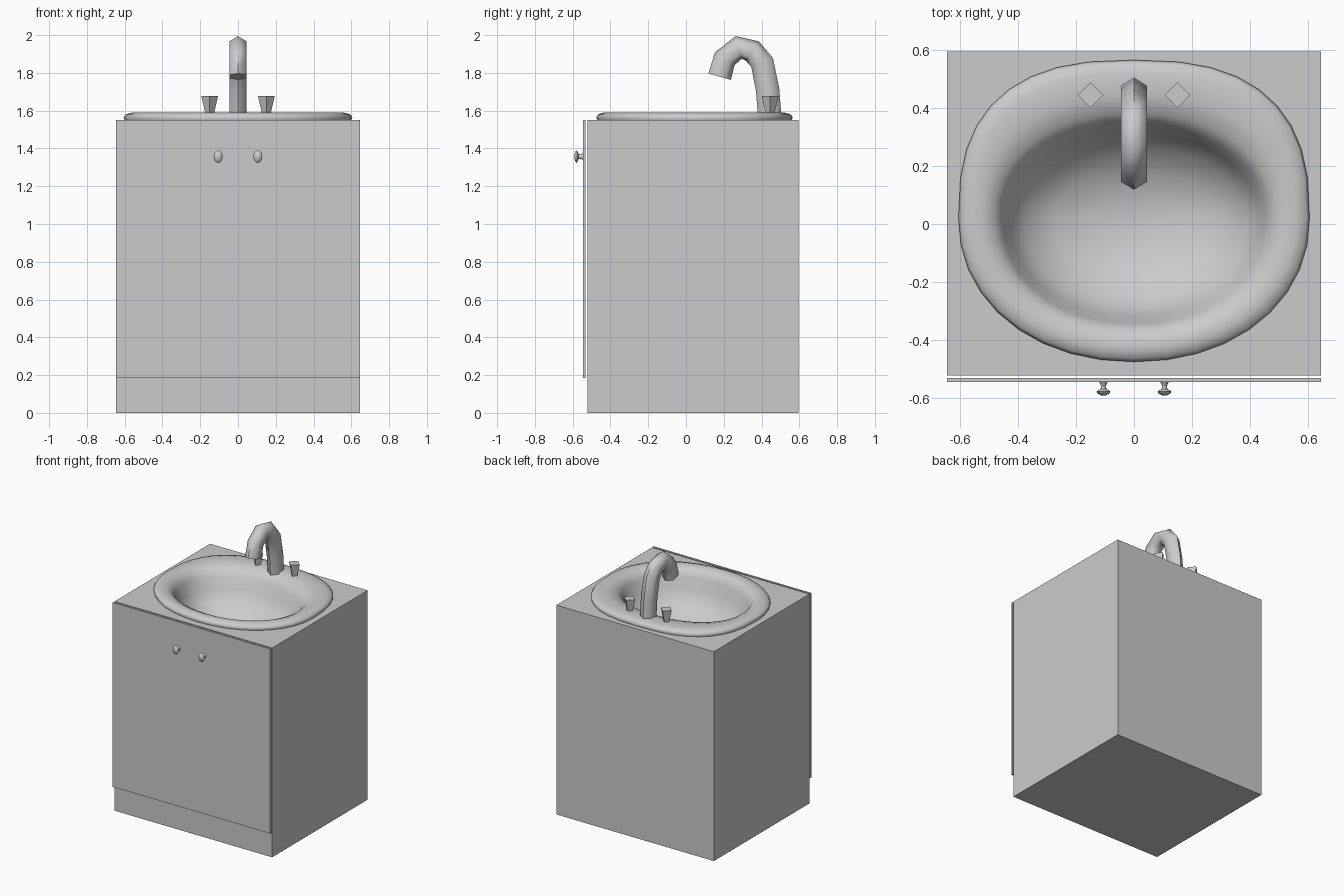
import bpy, bmesh, math
from mathutils import Vector

cube = bpy.data.objects.get("Cube")
if cube:
    bpy.data.objects.remove(cube, do_unlink=True)

grey = bpy.data.materials.new("plain grey")
grey.use_nodes = True
grey.diffuse_color = (0.6, 0.6, 0.6, 1)
grey.node_tree.nodes["Principled BSDF"].inputs["Base Color"].default_value = grey.diffuse_color


def finish(name, bm, smooth=None):
    bmesh.ops.recalc_face_normals(bm, faces=bm.faces)
    mesh = bpy.data.meshes.new(name)
    bm.to_mesh(mesh)
    bm.free()
    mesh.materials.append(grey)
    obj = bpy.data.objects.new(name, mesh)
    bpy.context.collection.objects.link(obj)
    if smooth:
        bpy.ops.object.select_all(action='DESELECT')
        obj.select_set(True)
        bpy.context.view_layer.objects.active = obj
        bpy.ops.object.shade_smooth_by_angle(angle=math.radians(smooth))
    return obj


def add_ring(bm, points):
    return [bm.verts.new(p) for p in points]


def skin(bm, rings):
    for a, b in zip(rings, rings[1:]):
        for i in range(len(a)):
            j = (i + 1) % len(a)
            bm.faces.new((a[i], a[j], b[j], b[i]))


def rect(z):
    return [(x, y, z) for x, y in ((-W, FRONT), (W, FRONT), (W, BACK), (-W, BACK))]


def outline(rx, front, back, z, squareness=2.0, count=36):
    """Egg-shaped loop, squarer towards the back."""
    mid = 0.02
    loop = []
    for i in range(count):
        a = 2 * math.pi * i / count
        c, s = math.cos(a), math.sin(a)
        n = squareness if s > 0 else 2.1
        x = math.copysign(abs(c) ** (2 / n), c) * rx
        y = math.copysign(abs(s) ** (2 / n), s) * (back - mid if s > 0 else mid - front)
        loop.append((x, mid + y, z))
    return loop


W, FRONT, BACK, TOP = 0.645, -0.522, 0.595, 1.55

# Cabinet with an opening for the basin
bm = bmesh.new()
base, top = add_ring(bm, rect(0)), add_ring(bm, rect(TOP))
skin(bm, [base, top])
bm.faces.new(base)
hole = add_ring(bm, outline(0.57, -0.44, 0.53, TOP, 2.6))
hole_edges = [bm.edges.new((hole[i - 1], hole[i])) for i in range(len(hole))]
top_edges = [bm.edges.get((top[i - 1], top[i])) for i in range(4)]
bmesh.ops.triangle_fill(bm, use_beauty=True, edges=hole_edges + top_edges)
finish("cabinet", bm)

# Door panel standing just off the cabinet front
bm = bmesh.new()
bmesh.ops.create_cube(bm, size=1)
bmesh.ops.scale(bm, vec=(2 * W, 0.014, 1.365), verts=bm.verts)
bmesh.ops.translate(bm, vec=(0, -0.538, 0.8675), verts=bm.verts)
finish("door", bm)

# Basin: rolled rim flowing into the bowl (half width, front, back, height, squareness)
rows = [(0.60, -0.47, 0.56, 1.55, 2.6), (0.605, -0.475, 0.565, 1.565, 2.6),
        (0.595, -0.465, 0.555, 1.58, 2.6), (0.56, -0.435, 0.52, 1.59, 2.6),
        (0.52, -0.40, 0.44, 1.588, 2.4), (0.48, -0.365, 0.38, 1.57, 2.2),
        (0.455, -0.345, 0.35, 1.53, 2), (0.43, -0.32, 0.32, 1.45, 2),
        (0.38, -0.28, 0.27, 1.37, 2), (0.28, -0.20, 0.19, 1.31, 2),
        (0.15, -0.10, 0.11, 1.275, 2)]
bm = bmesh.new()
rings = [add_ring(bm, outline(*r)) for r in rows]
skin(bm, rings)
drain = bm.verts.new((0, 0, 1.26))
for i in range(len(rings[-1])):
    bm.faces.new((rings[-1][i - 1], rings[-1][i], drain))
basin = finish("basin", bm, 60)
# An open shell: make sure its upper side faces up
if basin.data.polygons[-1].normal.z < 0:
    basin.data.flip_normals()

# Faucet: six-sided tube swept along a hooked path in the y-z plane
path = [Vector((0, y, z)) for y, z in ((0.443, 1.57), (0.432, 1.71), (0.403, 1.855),
        (0.352, 1.915), (0.28, 1.935), (0.205, 1.875), (0.178, 1.78))]
section = [(0, 0.062), (0.044, 0.034), (0.044, -0.034), (0, -0.062), (-0.044, -0.034), (-0.044, 0.034)]
bm = bmesh.new()
rings = []
for i, p in enumerate(path):
    tangent = (path[min(i + 1, len(path) - 1)] - path[max(i - 1, 0)]).normalized()
    side = Vector((1, 0, 0))
    across = side.cross(tangent)
    rings.append(add_ring(bm, [p + side * u + across * v for u, v in section]))
skin(bm, rings)
bm.faces.new(rings[0])
bm.faces.new(rings[-1])
finish("faucet", bm, 62)

# Tap handles and door knobs, one of each per side
knob_profile = [(0.014, -0.545), (0.008, -0.558), (0.010, -0.568), (0.024, -0.578), (0.021, -0.584), (0.006, -0.591)]
for label, s in (("left", 1), ("right", -1)):
    bm = bmesh.new()
    rings = [add_ring(bm, [(s * 0.15 + r * math.cos(k * math.pi / 2), 0.445 + r * math.sin(k * math.pi / 2), z)
                           for k in range(4)]) for r, z in ((0.021, 1.575), (0.044, 1.677))]
    skin(bm, rings)
    bm.faces.new(rings[0])
    bm.faces.new(rings[1])
    finish(label + "_tap_handle", bm)

    bm = bmesh.new()
    rings = [add_ring(bm, [(s * 0.105 + r * math.cos(k * math.pi / 6), y, 1.357 + 1.4 * r * math.sin(k * math.pi / 6))
                           for k in range(12)]) for r, y in knob_profile]
    skin(bm, rings)
    bm.faces.new(rings[0])
    bm.faces.new(rings[-1])
    finish(label + "_door_knob", bm, 40)
